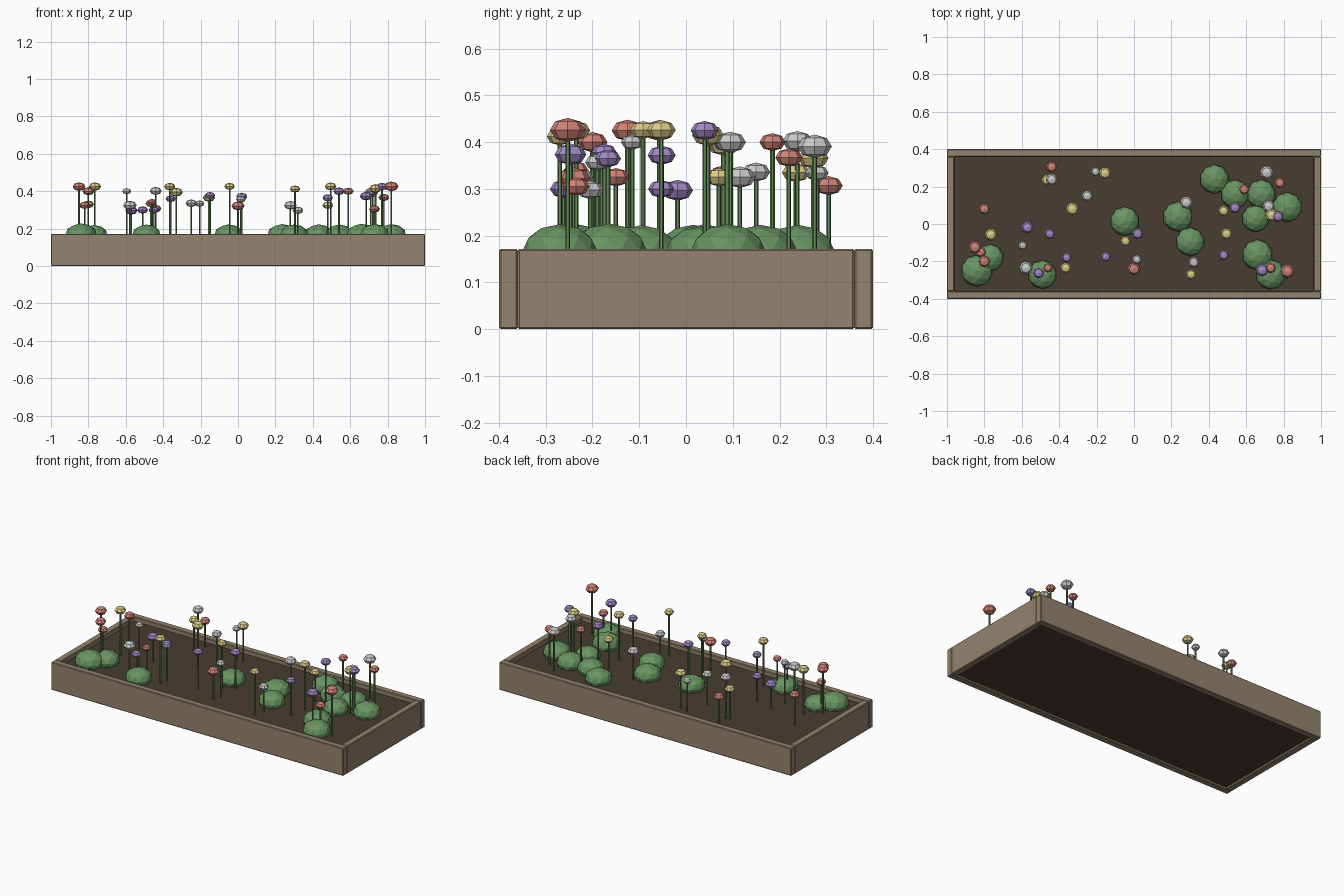
import bpy, bmesh, math
from mathutils import Matrix, Vector

SOIL_Z = 0.145


def material(name, rgb):
    m = bpy.data.materials.new(name)
    m.diffuse_color = (*rgb, 1)
    return m


def finish(bm, name, mat):
    me = bpy.data.meshes.new(name)
    bm.to_mesh(me)
    bm.free()
    me.materials.append(mat)
    ob = bpy.data.objects.new(name, me)
    bpy.context.collection.objects.link(ob)
    return ob


def box(name, lo, hi, mat, bevel=0.0):
    lo, hi = Vector(lo), Vector(hi)
    bm = bmesh.new()
    bmesh.ops.create_cube(bm, size=1, matrix=Matrix.Translation((lo + hi) / 2) @ Matrix.Diagonal((*(hi - lo), 1)))
    ob = finish(bm, name, mat)
    if bevel:
        b = ob.modifiers.new("bevel", 'BEVEL')
        b.width, b.segments = bevel, 1
    return ob


wood = material("wood", (0.30, 0.23, 0.155))
earth = material("soil", (0.065, 0.047, 0.032))
leaf = material("leaf", (0.14, 0.30, 0.12))
stalk = material("stalk", (0.12, 0.25, 0.09))

# Planter boards
box("front_board", (-1, -0.4, 0), (1, -0.36, 0.172), wood, 0.004)
box("back_board", (-1, 0.36, 0), (1, 0.4, 0.172), wood, 0.004)
box("left_board", (-1, -0.36, 0), (-0.96, 0.36, 0.172), wood, 0.004)
box("right_board", (0.96, -0.36, 0), (1, 0.36, 0.172), wood, 0.004)

# Soil fill
box("soil", (-0.96, -0.36, 0.012), (0.96, 0.36, SOIL_Z), earth)

# Low bushes: x, y, radius
bushes = [
    (-0.05, 0.015, 0.078), (-0.77, -0.18, 0.073), (-0.84, -0.25, 0.085),
    (-0.49, -0.27, 0.077), (0.43, 0.24, 0.078), (0.235, 0.04, 0.08),
    (0.30, -0.095, 0.077), (0.54, 0.16, 0.077), (0.68, 0.16, 0.078),
    (0.82, 0.09, 0.08), (0.65, 0.03, 0.073), (0.66, -0.165, 0.082),
    (0.73, -0.27, 0.08)]
bm = bmesh.new()
for x, y, r in bushes:
    mat = Matrix.Translation((x, y, 0.167)) @ Matrix.Diagonal((r, r, r * 0.72, 1))
    bmesh.ops.create_icosphere(bm, subdivisions=2, radius=1, matrix=mat)
finish(bm, "bushes", leaf)

# Flowers: x, y, head height, head radius
red = [
    (-0.44, 0.305, 0.307, 0.03), (-0.80, 0.08, 0.33, 0.03),
    (-0.85, -0.125, 0.425, 0.034), (-0.82, -0.15, 0.325, 0.029),
    (-0.80, -0.20, 0.40, 0.032), (-0.46, -0.235, 0.342, 0.025),
    (0.0, -0.24, 0.322, 0.035), (0.59, 0.185, 0.40, 0.028),
    (0.78, 0.22, 0.367, 0.029), (0.73, -0.235, 0.305, 0.029),
    (0.82, -0.253, 0.426, 0.038)]
yellow = [
    (-0.465, 0.235, 0.335, 0.03), (-0.155, 0.272, 0.366, 0.033),
    (-0.33, 0.08, 0.395, 0.035), (-0.765, -0.057, 0.425, 0.033),
    (-0.045, -0.092, 0.426, 0.028), (-0.365, -0.235, 0.425, 0.03),
    (0.305, -0.27, 0.412, 0.028), (0.48, 0.07, 0.325, 0.029),
    (0.495, -0.053, 0.426, 0.031), (0.735, 0.047, 0.415, 0.034)]
purple = [
    (-0.57, -0.018, 0.297, 0.033), (-0.45, -0.053, 0.30, 0.028),
    (-0.36, -0.18, 0.36, 0.027), (-0.15, -0.175, 0.378, 0.027),
    (0.02, -0.052, 0.372, 0.03), (-0.51, -0.262, 0.30, 0.029),
    (0.54, 0.087, 0.40, 0.03), (0.48, -0.167, 0.365, 0.028),
    (0.685, -0.247, 0.374, 0.034), (0.77, 0.04, 0.425, 0.03)]
white = [
    (-0.595, -0.115, 0.40, 0.024), (-0.578, -0.235, 0.325, 0.036),
    (0.32, -0.205, 0.298, 0.029), (0.015, -0.19, 0.357, 0.026),
    (-0.44, 0.238, 0.402, 0.032), (-0.25, 0.15, 0.336, 0.03),
    (-0.205, 0.28, 0.334, 0.025), (0.28, 0.115, 0.325, 0.034),
    (0.71, 0.275, 0.391, 0.037), (0.72, 0.095, 0.40, 0.033)]
groups = [("red", red, (0.64, 0.23, 0.18)), ("yellow", yellow, (0.72, 0.61, 0.25)),
          ("purple", purple, (0.36, 0.25, 0.56)), ("white", white, (0.76, 0.76, 0.76))]

stems = bmesh.new()
for name, flowers, rgb in groups:
    heads = bmesh.new()
    for x, y, z, r in flowers:
        mat = Matrix.Translation((x, y, z)) @ Matrix.Diagonal((r, r, r * 0.68, 1))
        bmesh.ops.create_uvsphere(heads, u_segments=8, v_segments=4, radius=1, matrix=mat)
        base = SOIL_Z - 0.005
        bmesh.ops.create_cone(stems, cap_ends=True, segments=6, radius1=0.005, radius2=0.005,
                              depth=z - base, matrix=Matrix.Translation((x, y, (z + base) / 2)))
    finish(heads, name + "_flower_heads", material(name + "_petal", rgb))

# Stems
finish(stems, "flower_stems", stalk)
